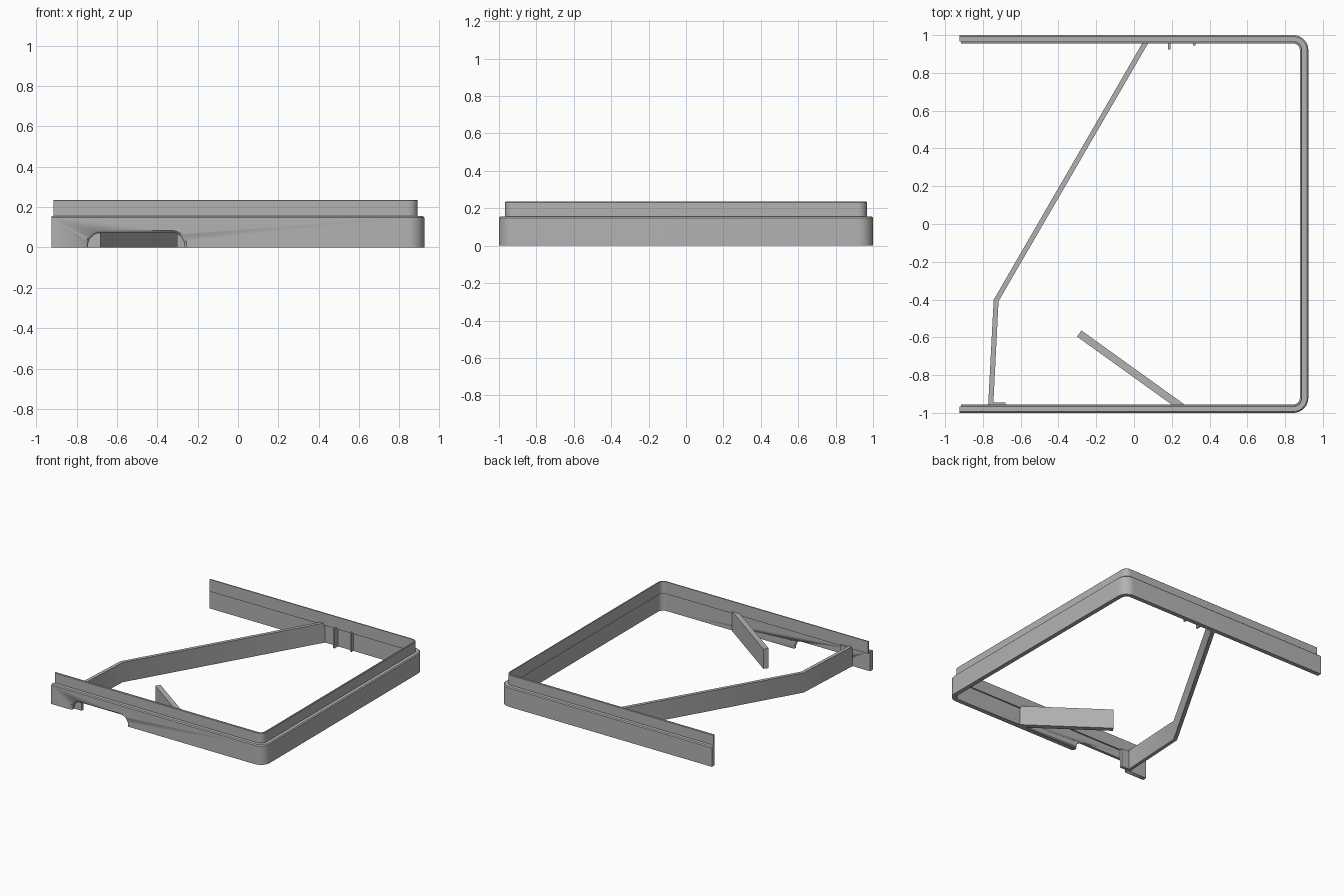
import bpy, bmesh, math
from mathutils import Vector

cube = bpy.data.objects.get("Cube")
if cube:
    bpy.data.objects.remove(cube, do_unlink=True)

grey = bpy.data.materials.new("plain grey")
grey.use_nodes = True
grey.diffuse_color = (0.45, 0.45, 0.45, 1)
grey.node_tree.nodes["Principled BSDF"].inputs["Base Color"].default_value = grey.diffuse_color

RIGHT, HALF, RADIUS = 0.923, 1.0, 0.08
SHELF = 0.155


def finish(name, bm):
    bmesh.ops.recalc_face_normals(bm, faces=bm.faces[:])
    mesh = bpy.data.meshes.new(name)
    bm.to_mesh(mesh)
    bm.free()
    mesh.materials.append(grey)
    for p in mesh.polygons:
        p.use_smooth = True
    mesh.set_sharp_from_angle(angle=math.radians(30))
    ob = bpy.data.objects.new(name, mesh)
    bpy.context.collection.objects.link(ob)
    return ob


def loft(name, rings):
    """Skin closed rings of points and cap both ends."""
    bm = bmesh.new()
    rows = [[bm.verts.new(p) for p in ring] for ring in rings]
    n = len(rows[0])
    for a, b in zip(rows, rows[1:]):
        for i in range(n):
            j = (i + 1) % n
            bm.faces.new((a[i], a[j], b[j], b[i]))
    bm.faces.new(rows[0])
    bm.faces.new(rows[-1])
    return finish(name, bm)


def arc(cx, cy, r, start, end, steps=10):
    angles = [math.radians(start + (end - start) * i / steps) for i in range(steps + 1)]
    return [(cx + r * math.cos(a), cy + r * math.sin(a)) for a in angles]


def u_wall(name, left, profile):
    """Sweep an (inset, height) profile around the open U outline."""
    def path(d):
        cx, cy, r = RIGHT - RADIUS, HALF - RADIUS, RADIUS - d
        return ([(left, d - HALF)] + arc(cx, -cy, r, -90, 0)
                + arc(cx, cy, r, 0, 90) + [(left, HALF - d)])
    lines = [[(x, y, z) for x, y in path(d)] for d, z in profile]
    return loft(name, list(zip(*lines)))


def strut(name, points, width, height):
    """Upright strip of constant width along a plan path."""
    pts = [Vector(p) for p in points]
    rings = []
    for i, p in enumerate(pts):
        dirs = [(b - a).normalized() for a, b in zip(pts, pts[1:])][max(0, i - 1):i + 1]
        d = sum(dirs, Vector((0, 0))).normalized()
        s = Vector((-d.y, d.x)) * width / 2
        a, b = p + s, p - s
        rings.append([(a.x, a.y, 0), (b.x, b.y, 0), (b.x, b.y, height), (a.x, a.y, height)])
    return loft(name, rings)


def box(name, x0, x1, y0, y1, z1):
    return loft(name, [[(x0, y0, z), (x1, y0, z), (x1, y1, z), (x0, y1, z)] for z in (0, z1)])


# Outer wall with chamfered shoulder, and the raised inner lip
wall = u_wall("outer_wall", -0.925,
              [(0, 0), (0, SHELF - 0.007), (0.007, SHELF), (0.034, SHELF), (0.034, 0)])
u_wall("upper_lip", -0.915,
       [(0.033, 0.14), (0.033, 0.232), (0.036, 0.235), (0.045, 0.235), (0.045, 0.14)])


# Rounded opening in the front wall, with a bevelled rim
def opening(y, grow):
    x0, x1, top, r = -0.745 - grow, -0.265 + grow, 0.073 + grow, 0.065 + grow
    outline = ([(x1, -0.05)] + arc(x1 - r, top - r, r, 0, 90)
               + arc(x0 + r, top - r, r, 90, 180) + [(x0, -0.05)])
    return [(x, y, z) for x, z in outline]


cutter = loft("opening_cutter", [opening(-1.002, 0.013), opening(-0.988, 0), opening(-0.9, 0)])
cutter.hide_render = True
cutter.display_type = 'WIRE'
cutter.hide_set(True)
cut = wall.modifiers.new("front opening", 'BOOLEAN')
cut.object = cutter
cut.operation = 'DIFFERENCE'
cut.solver = 'EXACT'

# Inner struts
strut("long_bent_strut", [(-0.76, -0.988), (-0.73, -0.405), (0.068, 0.972)], 0.027, SHELF)
strut("short_diagonal_strut", [(-0.29, -0.58), (0.26, -0.975)], 0.04, SHELF)

# Tab beside the opening and small ribs on the back wall
box("front_tab", -0.77, -0.68, -0.97, -0.946, 0.15)
box("back_rib_long", 0.18, 0.193, 0.925, 0.97, 0.15)
box("back_rib_short", 0.313, 0.326, 0.945, 0.97, 0.15)
